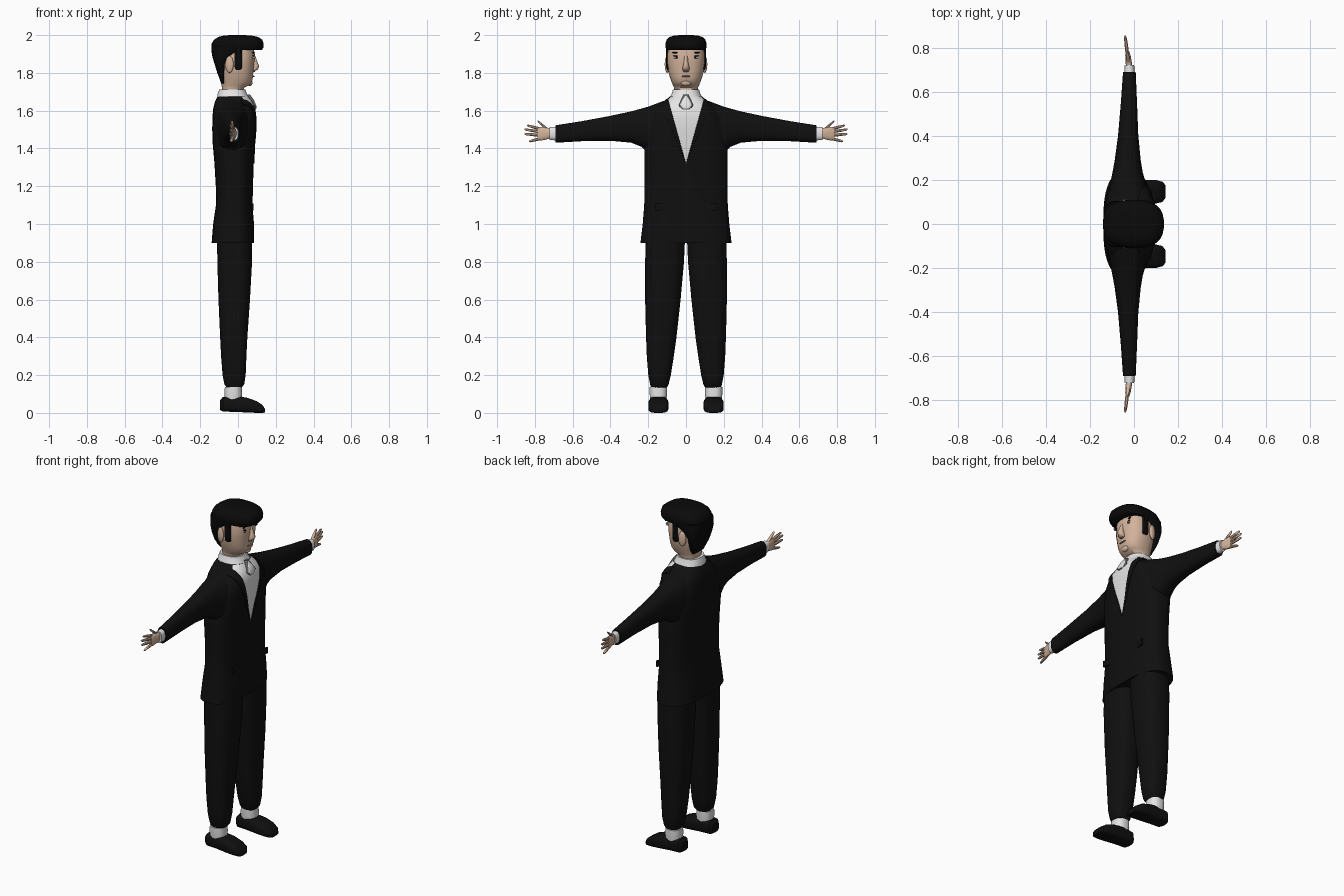
import bpy, bmesh, math
from mathutils import Vector

if "Cube" in bpy.data.objects:
    bpy.data.objects.remove(bpy.data.objects["Cube"])


def material(name, r, g, b):
    m = bpy.data.materials.new(name)
    m.use_nodes = True
    m.diffuse_color = (r, g, b, 1)
    bsdf = m.node_tree.nodes["Principled BSDF"]
    bsdf.inputs["Base Color"].default_value = (r, g, b, 1)
    bsdf.inputs["Roughness"].default_value = 0.8
    return m


SUIT = material("suit black", .005, .005, .005)
HAIR = material("hair black", .003, .003, .003)
SHIRT = material("shirt white", .78, .78, .78)
SKIN = material("skin", .65, .45, .33)
SHADE = material("shaded skin", .3, .21, .17)
SEAM = material("seam grey", .12, .12, .12)


def finish(name, bm, mats, angle=40):
    bmesh.ops.recalc_face_normals(bm, faces=bm.faces)
    me = bpy.data.meshes.new(name)
    bm.to_mesh(me)
    bm.free()
    ob = bpy.data.objects.new(name, me)
    bpy.context.collection.objects.link(ob)
    for m in mats:
        me.materials.append(m)
    bpy.ops.object.select_all(action='DESELECT')
    ob.select_set(True)
    bpy.context.view_layer.objects.active = ob
    bpy.ops.object.shade_smooth_by_angle(angle=math.radians(angle))
    return ob


def loft(axis, rings, side=1, p=2.4, n=24):
    """Skin rounded-box rings (position, low, high, low, high) along an axis."""
    bm = bmesh.new()
    loops = []
    for t, a0, a1, b0, b1 in rings:
        loop = []
        for i in range(n):
            th = 2 * math.pi * (i + .5) / n
            c, s = math.cos(th), math.sin(th)
            a = (a0 + a1) / 2 + (a1 - a0) / 2 * math.copysign(abs(c) ** (2 / p), c)
            b = (b0 + b1) / 2 + (b1 - b0) / 2 * math.copysign(abs(s) ** (2 / p), s)
            x, y, z = {'x': (t, a, b), 'y': (a, t, b), 'z': (a, b, t)}[axis]
            loop.append(bm.verts.new((x, y * side, z)))
        loops.append(loop)
    for lo, hi in zip(loops, loops[1:]):
        for i in range(n):
            j = (i + 1) % n
            bm.faces.new((lo[i], lo[j], hi[j], hi[i]))
    bm.faces.new(loops[0])
    bm.faces.new(loops[-1])
    return bm


def column(rings, **kw):
    """Loft upwards with rings (z, back, front, half width)."""
    return loft('z', [(z, x0, x1, -w, w) for z, x0, x1, w in rings], **kw)


def pebble(name, mat, loc, size, turn=0, tilt=0):
    """Flattened ball, used for small face details."""
    bm = bmesh.new()
    bmesh.ops.create_uvsphere(bm, u_segments=14, v_segments=8, radius=.5)
    ob = finish(name, bm, [mat])
    ob.location, ob.scale = loc, size
    ob.rotation_euler = (tilt, 0, turn)
    return ob


# Jacket body, with shirt opening and lapels cut into the chest
bm = column([(.9, -.14, .085, .242), (1, -.132, .085, .23), (1.1, -.117, .077, .222),
             (1.2, -.118, .08, .22), (1.32, -.125, .083, .221), (1.42, -.134, .087, .222),
             (1.5, -.137, .095, .212), (1.56, -.136, .097, .195), (1.61, -.132, .093, .165),
             (1.65, -.122, .076, .115), (1.675, -.108, .055, .085)], p=2.7, n=32)
APEX = 1.32
INNER, OUTER = .28, .42
for k in (INNER, -INNER, OUTER, -OUTER):
    bmesh.ops.bisect_plane(bm, geom=bm.verts[:] + bm.edges[:] + bm.faces[:],
                           plane_co=(0, 0, APEX), plane_no=Vector((0, 1, -k)))
bmesh.ops.recalc_face_normals(bm, faces=bm.faces)
lapels = []
for f in bm.faces:
    c = f.calc_center_median()
    rise = c.z - APEX
    if c.x > .02 and rise > 0:
        if abs(c.y) < INNER * rise:
            f.material_index = 1
        elif abs(c.y) < OUTER * rise:
            lapels.append(f)
bmesh.ops.inset_region(bm, faces=lapels, thickness=.001, depth=.004, use_even_offset=True)
finish("jacket", bm, [SUIT, SHIRT])

# Shirt collar and neck cloth
finish("collar", column([(1.64, -.115, .08, .1), (1.665, -.112, .062, .09),
                         (1.69, -.108, .047, .076), (1.712, -.1, .04, .07)]), [SHIRT])
for name, mat, grow in (("neck_cloth_edge", SEAM, .005), ("neck_cloth", SHIRT, 0)):
    front = .003 if not grow else 0
    finish(name, column([(1.612 - grow, .07, .095 + front, .018 + grow),
                         (1.628, .07, .094 + front, .034 + grow),
                         (1.655, .05, .083 + front, .022 + grow),
                         (1.68 + grow, .03, .064 + front, .008 + grow)], p=4, n=16), [mat])

for side, label in ((1, "left"), (-1, "right")):
    # Sleeve, cuff and hand
    finish(label + "_sleeve", loft('y', [
        (.06, -.125, .08, 1.4, 1.668), (.12, -.12, .07, 1.385, 1.652),
        (.2, -.105, .05, 1.375, 1.622), (.235, -.098, .04, 1.408, 1.612),
        (.29, -.088, .031, 1.43, 1.597), (.4, -.073, .02, 1.44, 1.573),
        (.55, -.06, .014, 1.438, 1.545), (.69, -.05, .008, 1.43, 1.523)], side), [SUIT])
    finish(label + "_cuff", loft('y', [(.67, -.045, .004, 1.442, 1.515),
                                       (.722, -.042, .001, 1.444, 1.513)], side), [SHIRT])
    finish(label + "_palm", loft('y', [
        (.71, -.035, -.006, 1.46, 1.503), (.735, -.039, -.01, 1.448, 1.51),
        (.765, -.04, -.015, 1.442, 1.515), (.785, -.039, -.022, 1.446, 1.51)],
        side, n=16), [SKIN])
    fingers = [("index_finger", .772, 1.504, .842, 1.522), ("middle_finger", .772, 1.488, .856, 1.501),
               ("ring_finger", .772, 1.47, .855, 1.476), ("little_finger", .765, 1.453, .832, 1.437),
               ("thumb", .73, 1.498, .785, 1.545)]
    for name, y0, z0, y1, z1 in fingers:
        rings = []
        for f, r in ((0, .009), (.5, .0085), (.9, .0065), (1, .003)):
            y, z = y0 + (y1 - y0) * f, z0 + (z1 - z0) * f
            x = -.03 - .12 * (y - .77)
            rings.append((y, x - r, x + r, z - r, z + r))
        finish(label + "_" + name, loft('y', rings, side, p=2, n=8), [SKIN])

    # Trouser leg, sock and shoe
    finish(label + "_trouser_leg", loft('z', [
        (.135, -.06, .02, .1, .185), (.15, -.072, .033, .092, .19), (.2, -.082, .041, .08, .2),
        (.3, -.09, .045, .064, .208), (.4, -.095, .05, .05, .212), (.6, -.104, .064, .028, .217),
        (.8, -.11, .075, .01, .217), (.98, -.112, .076, .002, .212)], side, p=2.6), [SUIT])
    finish(label + "_sock", loft('z', [(.06, -.068, .02, .104, .188), (.1, -.072, .022, .1, .193),
                                       (.137, -.07, .02, .1, .193)], side), [SHIRT])
    finish(label + "_shoe", loft('x', [
        (-.095, .115, .175, .015, .068), (-.08, .1, .19, .007, .084), (-.02, .098, .192, .005, .091),
        (.05, .092, .2, .002, .08), (.1, .093, .2, 0, .062), (.13, .1, .192, 0, .042),
        (.142, .118, .178, .002, .022)], side, p=3.4), [SUIT])

    # Pocket flap
    bm = bmesh.new()
    bmesh.ops.create_cube(bm, size=1)
    flap = finish(label + "_pocket_flap", bm, [SUIT])
    flap.location, flap.scale = (.068, .11 * side, 1.09), (.009, .11, .035)
    flap.rotation_euler.z = -.2 * side

    # Ear, sideburn, eye and brow
    pebble(label + "_ear", SKIN, (-.045, .1 * side, 1.845), (.045, .024, .09), turn=.25 * side)
    finish(label + "_sideburn", loft('y', [(.07, -.022, .03, 1.82, 1.94),
                                           (.1, -.018, .02, 1.815, 1.94),
                                           (.105, -.012, .014, 1.83, 1.94)], side, p=5, n=16), [HAIR])
    turn = -.4 * side
    pebble(label + "_eye_white", SHIRT, (.079, .05 * side, 1.882), (.009, .036, .014), turn)
    pebble(label + "_iris", HAIR, (.082, .05 * side, 1.883), (.009, .015, .015), turn)
    pebble(label + "_upper_lid", HAIR, (.08, .05 * side, 1.89), (.01, .042, .006), turn)
    pebble(label + "_brow", HAIR, (.078, .052 * side, 1.907), (.012, .05, .008), turn)

# Head with neck
finish("head", column([(1.66, -.085, .03, .062), (1.722, -.085, .032, .064), (1.735, -.088, .06, .07),
                       (1.755, -.092, .075, .078), (1.78, -.096, .08, .087), (1.81, -.1, .082, .094),
                       (1.85, -.102, .086, .1), (1.9, -.102, .09, .1), (1.96, -.09, .075, .09)],
                      n=28), [SKIN], 60)
finish("nose", column([(1.808, .07, .088, .014), (1.818, .07, .105, .02), (1.835, .07, .113, .017),
                       (1.86, .07, .103, .011), (1.895, .07, .09, .009)], p=2, n=12), [SKIN], 60)
pebble("nose_shadow", SHADE, (.084, 0, 1.808), (.014, .034, .008))
pebble("mouth", SHADE, (.08, 0, 1.782), (.016, .05, .009))
pebble("chin", SKIN, (.062, 0, 1.748), (.03, .055, .036))

# Hair: full crown with overhanging fringe, and the back of the head
finish("hair_crown", column([(1.922, -.135, .128, .104), (1.935, -.141, .136, .109),
                             (1.955, -.14, .136, .11), (1.975, -.128, .13, .103),
                             (1.99, -.105, .108, .088), (1.998, -.075, .07, .062),
                             (2, -.04, .03, .03)], p=2.6, n=28), [HAIR], 60)
finish("hair_back", column([(1.745, -.09, -.068, .05), (1.77, -.098, -.068, .07),
                            (1.8, -.11, -.068, .085), (1.85, -.125, -.062, .098),
                            (1.885, -.136, -.03, .104), (1.91, -.14, .02, .105),
                            (1.94, -.14, .04, .105)], p=3), [HAIR], 60)
